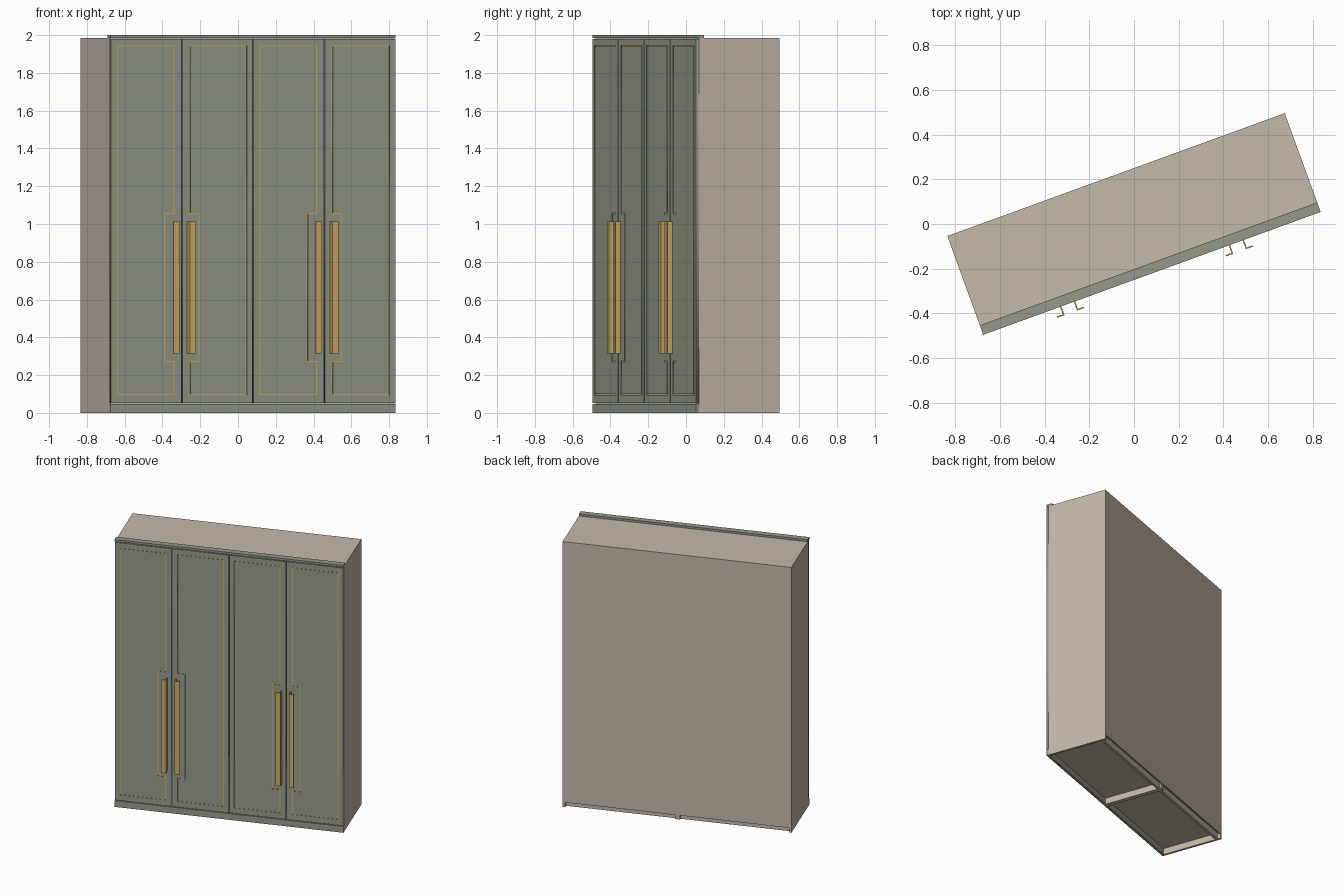
import bpy, bmesh
from math import radians
from mathutils import Matrix, Vector

cube = bpy.data.objects.get("Cube")
if cube:
    bpy.data.objects.remove(cube, do_unlink=True)

TURN = Matrix.Rotation(radians(20), 4, 'Z')      # the whole wardrobe stands turned
UPRIGHT = Matrix.Rotation(radians(90), 4, 'X')   # stands flat outlines up
W, D, TOP = 0.803, 0.235, 1.985                  # half width, half depth, body top
T = 0.017                                        # board thickness
FACE = -D + T                                    # back plane of the doors
PLINTH = 0.047


def material(name, rgb):
    m = bpy.data.materials.new(name)
    m.use_nodes = True
    color = (*rgb, 1)
    m.diffuse_color = color
    bsdf = next(n for n in m.node_tree.nodes if n.type == 'BSDF_PRINCIPLED')
    bsdf.inputs["Base Color"].default_value = color
    bsdf.inputs["Roughness"].default_value = 0.6
    return m


BEIGE = material("beige board", (0.56, 0.48, 0.40))
GREEN = material("sage green", (0.30, 0.32, 0.255))
GOLD = material("brushed gold", (0.62, 0.42, 0.13))


def add(name, mesh, mat, matrix):
    mesh.materials.clear()
    mesh.materials.append(mat)
    obj = bpy.data.objects.new(name, mesh)
    obj.matrix_world = matrix
    bpy.context.collection.objects.link(obj)
    return obj


def box(name, mat, x, y, z):
    """Box from (min, max) pairs."""
    bm = bmesh.new()
    bmesh.ops.create_cube(bm, size=1)
    lows, highs = Vector((x[0], y[0], z[0])), Vector((x[1], y[1], z[1]))
    for v in bm.verts:
        v.co = [l + (c + 0.5) * (h - l) for c, l, h in zip(v.co, lows, highs)]
    mesh = bpy.data.meshes.new(name)
    bm.to_mesh(mesh)
    bm.free()
    return add(name, mesh, mat, TURN)


def plate(name, mat, loops, y0, y1):
    """Upright plate filled between nested outlines."""
    curve = bpy.data.curves.new(name, 'CURVE')
    curve.dimensions, curve.fill_mode = '2D', 'BOTH'
    curve.extrude = (y1 - y0) / 2
    for pts in loops:
        s = curve.splines.new('POLY')
        s.points.add(len(pts) - 1)
        for p, (x, z) in zip(s.points, pts):
            p.co = (x, z, 0, 1)
        s.use_cyclic_u = True
    tmp = bpy.data.objects.new(name, curve)
    mesh = bpy.data.meshes.new_from_object(tmp)
    bpy.data.objects.remove(tmp)
    bpy.data.curves.remove(curve)
    shift = Matrix.Translation((0, (y0 + y1) / 2, 0))
    return add(name, mesh, mat, TURN @ shift @ UPRIGHT)


# Carcass
for side, s in (("left", 1), ("right", -1)):
    box(side + "_side_panel", BEIGE, sorted((s * W, s * (W - T))), (FACE, D), (0, TOP))
    box(side + "_divider", BEIGE, sorted((0, s * T)), (FACE, D - 0.008), (0, TOP))
    bay = sorted((s * T, s * (W - T)))
    box(side + "_top_panel", BEIGE, bay, (FACE, D - 0.008), (TOP - T, TOP))
    box(side + "_bottom_panel", BEIGE, bay, (FACE, D - 0.008), (PLINTH, PLINTH + T))
    box(side + "_back_rail", BEIGE, bay, (D - 0.04, D - 0.04 + T), (0, PLINTH))
box("back_panel", BEIGE, (T - W, W - T), (D - 0.008, D), (0.035, TOP))

# Plinth and cornice
box("plinth", GREEN, (-W, W), (-D, FACE), (0, PLINTH))
box("cornice", GREEN, (-W, W), (-D, -D + 0.045), (TOP, 2.0))

# Doors, in two pairs that meet at their handles
DOOR_W, GAP, GROOVE = W / 2, 0.0025, 0.004
LOW, HIGH = PLINTH + 0.005, TOP - 0.005


def inlay(seam, s, d):
    """Notched outline; s points away from the seam, d shrinks it."""
    near, far, notch = 0.044 + d, DOOR_W - 0.039 - d, 0.097 + d
    low, high, n_low, n_high = 0.098 + d, 1.942 - d, 0.272 - d, 1.056 + d
    pts = [(far, low), (near, low), (near, n_low), (notch, n_low),
           (notch, n_high), (near, n_high), (near, high), (far, high)]
    return [(seam + s * x, z) for x, z in pts]


for pair, seam in (("right", -DOOR_W), ("left", DOOR_W)):
    for hand, s in (("outer", 1 if seam > 0 else -1), ("inner", -1 if seam > 0 else 1)):
        name = pair + "_" + hand + "_"
        a, b = sorted((seam + s * GAP, seam + s * (DOOR_W - GAP)))
        outline = [(a, LOW), (b, LOW), (b, HIGH), (a, HIGH)]
        rims = [inlay(seam, s, -0.003), inlay(seam, s, 0.003)]
        plate(name + "door_core", GREEN, [outline], -D + GROOVE, FACE)
        plate(name + "door_face", GREEN, [outline] + rims, -D, -D + GROOVE)
        plate(name + "gold_inlay", GOLD, rims, -D + 0.003, -D + GROOVE)

        # L-shaped handle: stem off the door, flange turned away from the seam
        def span(p, q):
            return sorted((seam + s * p, seam + s * q))
        box(name + "handle_stem", GOLD, span(0.03, 0.036), (-D - 0.036, -D), (0.315, 1.012))
        box(name + "handle_flange", GOLD, span(0.03, 0.064), (-D - 0.042, -D - 0.036), (0.315, 1.012))
